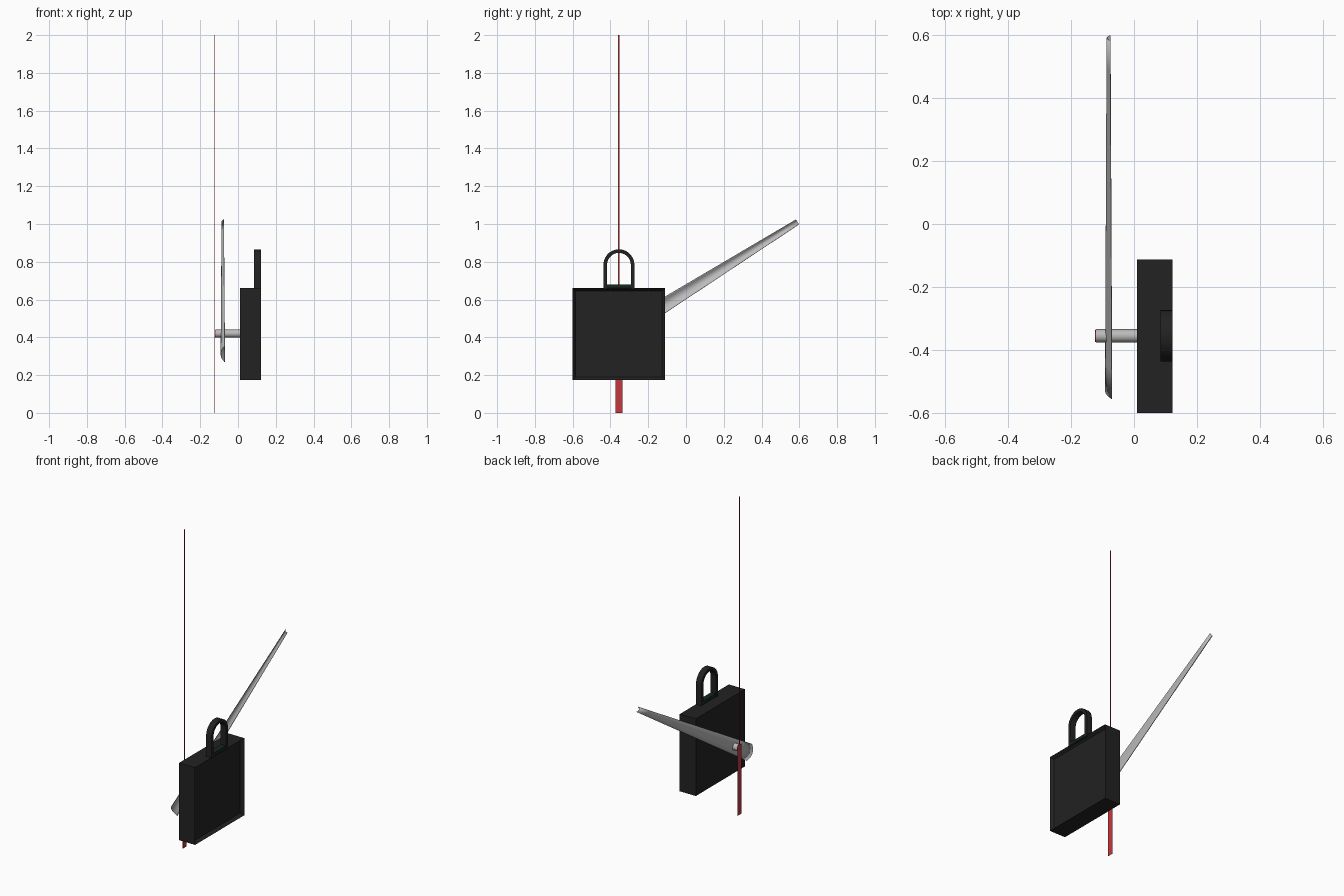
import bpy, bmesh, math
from mathutils import Vector

cube = bpy.data.objects.get("Cube")
if cube:
    bpy.data.objects.remove(cube, do_unlink=True)


def material(name, rgb):
    m = bpy.data.materials.new(name)
    m.use_nodes = True
    m.diffuse_color = (*rgb, 1)
    m.node_tree.nodes["Principled BSDF"].inputs["Base Color"].default_value = (*rgb, 1)
    return m


black = material("matte black", (0.016, 0.016, 0.016))
steel = material("steel grey", (0.5, 0.5, 0.5))
red = material("red", (0.55, 0.04, 0.05))
green = material("dark green", (0.008, 0.02, 0.013))


def finish(name, bm, mat, smooth=False):
    bmesh.ops.recalc_face_normals(bm, faces=bm.faces)
    mesh = bpy.data.meshes.new(name)
    bm.to_mesh(mesh)
    bm.free()
    mesh.materials.append(mat)
    ob = bpy.data.objects.new(name, mesh)
    bpy.context.collection.objects.link(ob)
    if smooth:
        bpy.ops.object.select_all(action='DESELECT')
        ob.select_set(True)
        bpy.context.view_layer.objects.active = ob
        bpy.ops.object.shade_smooth_by_angle(angle=math.radians(40))
    return ob


def box(lo, hi):
    bm = bmesh.new()
    bmesh.ops.create_cube(bm, size=1)
    for v in bm.verts:
        v.co = [(a + b) / 2 + c * (b - a) for a, b, c in zip(lo, hi, v.co)]
    return bm


def rod(name, x0, x1, radius, mat, sides=12):
    bm = bmesh.new()
    rings = []
    for x in (x0, x1):
        ring = []
        for i in range(sides):
            a = math.tau * i / sides
            ring.append(bm.verts.new((x, PIVOT.y + radius * math.cos(a),
                                      PIVOT.z + radius * math.sin(a))))
        bm.faces.new(ring)
        rings.append(ring)
    for i in range(sides):
        j = (i + 1) % sides
        bm.faces.new((rings[0][i], rings[0][j], rings[1][j], rings[1][i]))
    return finish(name, bm, mat, True)


PIVOT = Vector((0, -0.355, 0.42))

# Case with a recessed panel on its +x side
bm = box((0.01, -0.6, 0.175), (0.122, -0.112, 0.66))
side = [f for f in bm.faces if f.calc_center_median().x > 0.12]
bmesh.ops.inset_region(bm, faces=side, thickness=0.02)
for v in side[0].verts:
    v.co.x -= 0.02
finish("case", bm, black)

# Arched carrying handle, swept as a flat band
bm = bmesh.new()
OUTER, INNER, SPRING = 0.082, 0.063, 0.784
sections = []
path = [(math.pi * i / 14, SPRING) for i in range(15)]
for angle, base in [(0, 0.655)] + path + [(math.pi, 0.655)]:
    section = []
    for x, r in ((0.084, INNER), (0.084, OUTER), (0.122, OUTER), (0.122, INNER)):
        lift = r * math.sin(angle)
        section.append(bm.verts.new((x, PIVOT.y + r * math.cos(angle), base + lift)))
    sections.append(section)
for a, b in zip(sections, sections[1:]):
    for i in range(4):
        j = (i + 1) % 4
        bm.faces.new((a[i], a[j], b[j], b[i]))
for end in (sections[0], sections[-1]):
    bm.faces.new(end)
finish("handle", bm, black, True)
finish("handle_base", box((0.086, -0.42, 0.655), (0.12, -0.29, 0.68)), green)

# Axle and its red end cap
rod("axle", -0.12, 0.012, 0.021, steel)
rod("axle_cap", -0.1225, -0.12, 0.02, red)

# Long tapered arm, a curved sheet bulging towards -x
along = Vector((0, 0.848, 0.53))
across = Vector((0, -0.53, 0.848))
bm = bmesh.new()
rows = []
for k in range(13):
    t = k / 12
    centre = PIVOT + along * (-0.205 + 1.32 * t)
    half = 0.05 - 0.035 * t
    depth = 0.021 - 0.01 * t
    edge_x = -0.07 - 0.005 * t
    row = []
    for i in range(11):
        u = -1 + i / 5
        p = centre + across * half * u
        p.x = edge_x - depth * (1 - u * u)
        row.append(bm.verts.new(p))
    rows.append(row)
for a, b in zip(rows, rows[1:]):
    for i in range(10):
        bm.faces.new((a[i], a[i + 1], b[i + 1], b[i]))
arm = finish("arm", bm, steel, True)
shell = arm.modifiers.new("thickness", 'SOLIDIFY')
shell.thickness = 0.002
shell.offset = 0

# Red line rising from the axle and ribbon hanging below it
finish("line", box((-0.1235, -0.359, 0.42), (-0.1215, -0.351, 2.0)), red)
finish("ribbon", box((-0.1235, -0.374, 0.0), (-0.1215, -0.337, 0.44)), red)
